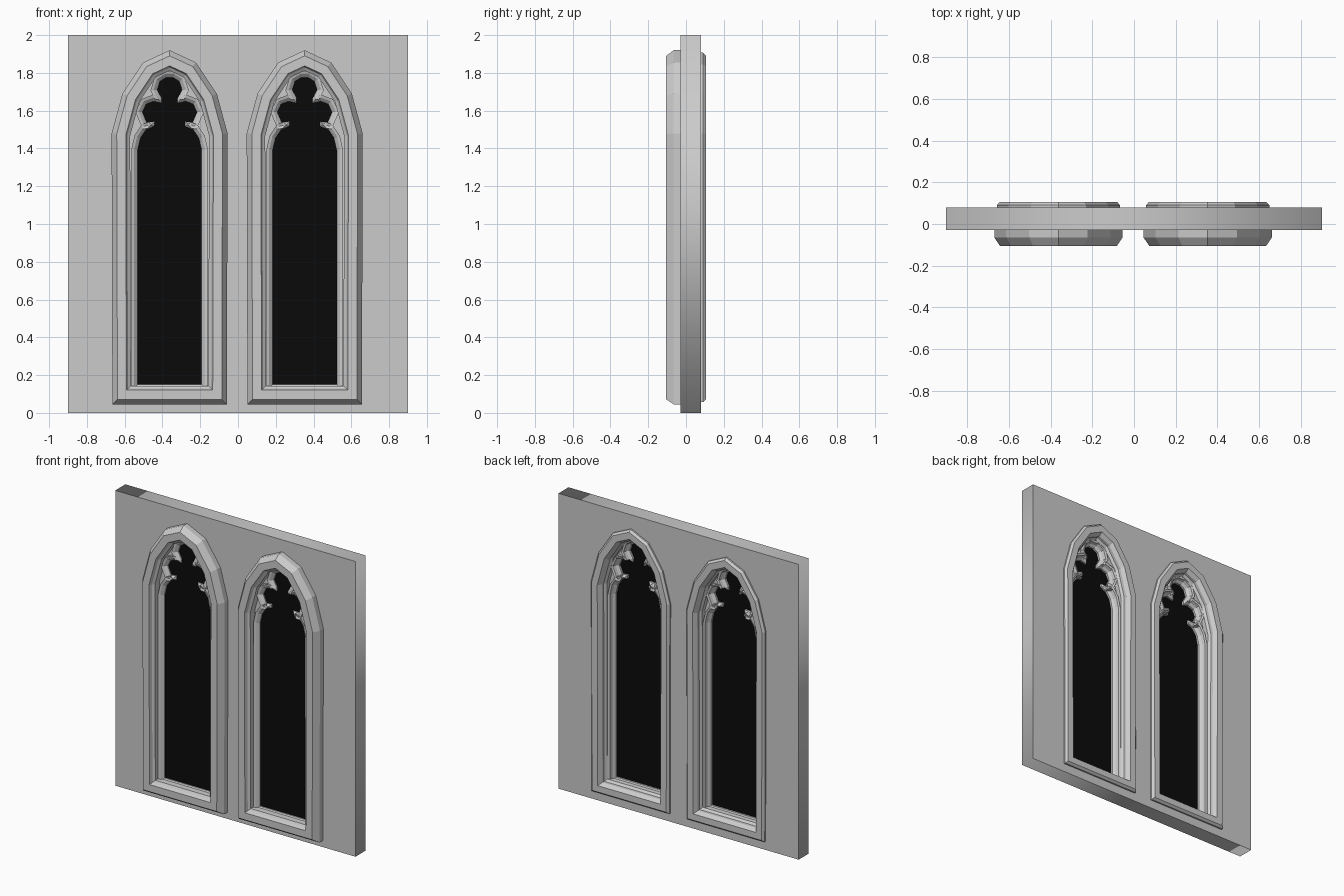
import bpy, bmesh
from mathutils import Vector

if "Cube" in bpy.data.objects:
    bpy.data.objects.remove(bpy.data.objects["Cube"])


def mirrored(half):
    """Close a right-hand half outline (bottom to apex) into a full loop."""
    return half + [(-x, z) for x, z in reversed(half) if x > 1e-6]


def inset(pts, d):
    """Mitred inset of a counter-clockwise outline (negative d grows it)."""
    out, n = [], len(pts)
    for i in range(n):
        a, b, c = (Vector(pts[(i + k) % n]) for k in (-1, 0, 1))
        u, v = (b - a).normalized(), (c - b).normalized()
        n1, n2 = Vector((-u.y, u.x)), Vector((-v.y, v.x))
        m = (n1 + n2) / max(1 + n1.dot(n2), 0.55)
        out.append(tuple(b + m * d))
    return out


def sweep(name, outline, profile, cx):
    """Run a closed (inset, y) profile around an outline."""
    bm = bmesh.new()
    loops = [[bm.verts.new((x + cx, y, z)) for x, z in inset(outline, d)]
             for d, y in profile]
    n = len(outline)
    for k, la in enumerate(loops):
        lb = loops[(k + 1) % len(loops)]
        for i in range(n):
            j = (i + 1) % n
            bm.faces.new((la[i], la[j], lb[j], lb[i]))
    bmesh.ops.recalc_face_normals(bm, faces=bm.faces)
    me = bpy.data.meshes.new(name)
    bm.to_mesh(me)
    bm.free()
    ob = bpy.data.objects.new(name, me)
    bpy.context.collection.objects.link(ob)
    return ob


def slab(name, outlines, y0, y1, cx=0.0):
    """Flat plate from 2D outlines; inner outlines become holes."""
    cu = bpy.data.curves.new(name, 'CURVE')
    cu.dimensions, cu.fill_mode = '2D', 'BOTH'
    cu.extrude = (y1 - y0) / 2
    for pts in outlines:
        s = cu.splines.new('POLY')
        s.points.add(len(pts) - 1)
        for p, (x, z) in zip(s.points, pts):
            p.co = (x, z, 0, 1)
        s.use_cyclic_u = True
    ob = bpy.data.objects.new(name, cu)
    ob.location = (cx, (y0 + y1) / 2, 0)
    ob.rotation_euler.x = 1.5707963
    bpy.context.collection.objects.link(ob)
    bpy.ops.object.select_all(action='DESELECT')
    ob.select_set(True)
    bpy.context.view_layer.objects.active = ob
    bpy.ops.object.convert(target='MESH')
    return bpy.context.object


# Pointed arch of the frame and trefoil-headed opening
arch = mirrored([(0.303, 0.045), (0.307, 1.48), (0.25, 1.69), (0.14, 1.855), (0, 1.92)])
light = mirrored([(0.17, 0.15), (0.17, 1.39), (0.155, 1.455), (0.125, 1.50), (0.082, 1.517),
                  (0.08, 1.542), (0.122, 1.538), (0.145, 1.592), (0.125, 1.635),
                  (0.085, 1.65), (0.042, 1.64), (0.042, 1.665), (0.066, 1.71),
                  (0.052, 1.755), (0.02, 1.775), (0, 1.775)])

frame_profile = [(0.0, 0.0), (0.0, -0.065), (0.027, -0.105), (0.075, -0.105),
                 (0.083, -0.085), (0.098, -0.075), (0.098, 0.045), (0.085, 0.06),
                 (0.085, 0.08), (0.068, 0.105), (0.025, 0.105), (0.012, 0.09), (0.012, 0.0)]
light_profile = [(0.0, -0.028), (-0.018, -0.045), (-0.033, -0.05), (-0.033, 0.045),
                 (-0.02, 0.04), (-0.015, 0.02), (0.0, 0.005)]

glass_mat = bpy.data.materials.new("dark_glass")
glass_mat.diffuse_color = (0.003, 0.003, 0.003, 1)
glass_mat.use_nodes = True
glass_mat.node_tree.nodes["Principled BSDF"].inputs["Base Color"].default_value = glass_mat.diffuse_color

centres = {"left": -0.362, "right": 0.353}

# Wall slab with two arched holes
holes = [[(x + cx, z) for x, z in inset(arch, 0.05)] for cx in centres.values()]
slab("wall", [[(-0.9, 0), (0.9, 0), (0.9, 2), (-0.9, 2)]] + holes, -0.028, 0.08)

for side, cx in centres.items():
    # Moulded surround
    sweep(side + "_window_frame", arch, frame_profile, cx)
    # Recessed tracery plate and moulding around the opening
    slab(side + "_tracery_plate", [inset(arch, 0.07), inset(light, -0.012)], -0.026, 0.015, cx)
    sweep(side + "_tracery_moulding", light, light_profile, cx)
    # Dark pane
    pane = slab(side + "_glass", [inset(light, -0.008)], -0.02, -0.008, cx)
    pane.data.materials.append(glass_mat)
